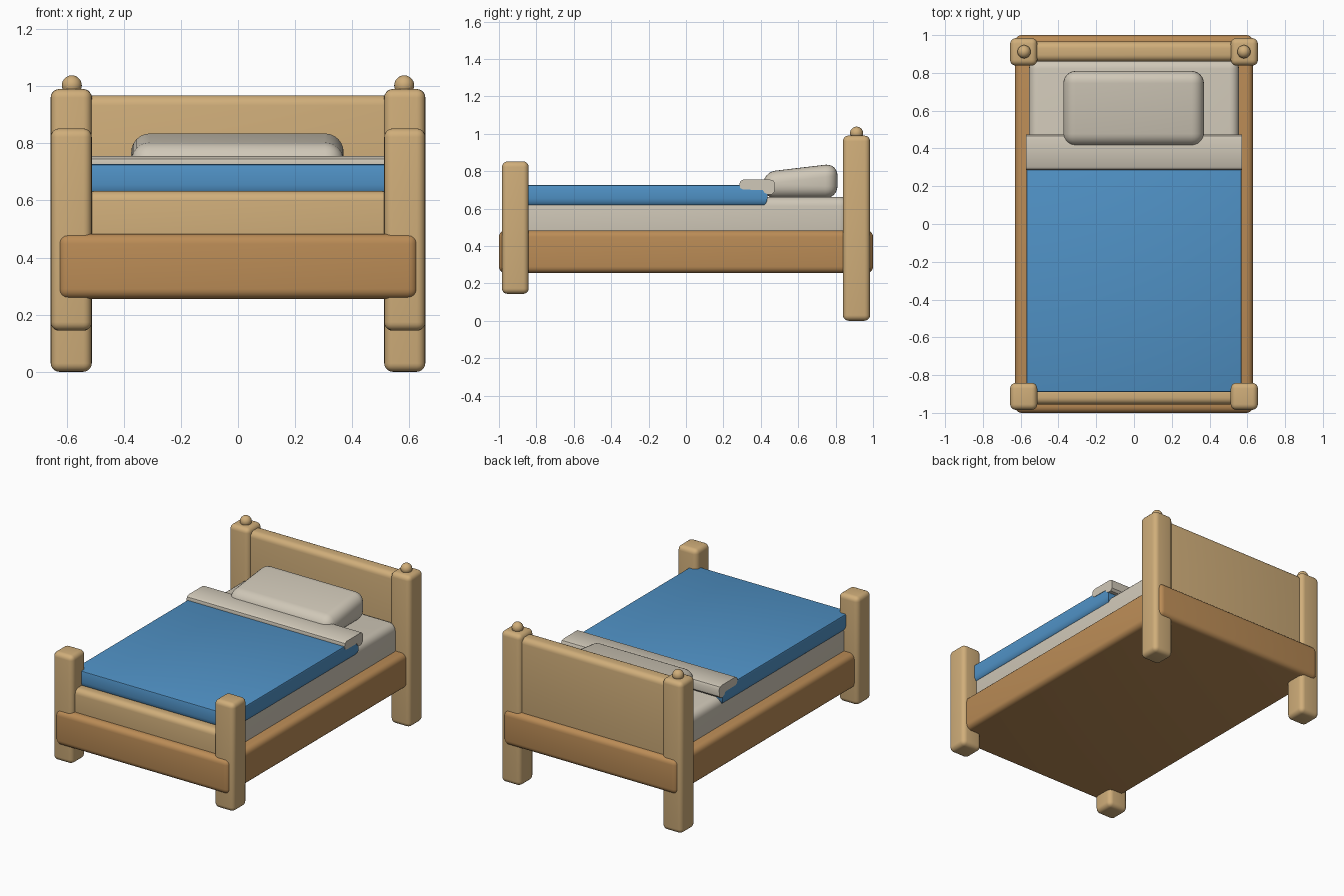
import bpy, bmesh, math

if "Cube" in bpy.data.objects:
    bpy.data.objects.remove(bpy.data.objects["Cube"])


def material(name, rgb):
    m = bpy.data.materials.new(name)
    lin = [(c / 255 / 12.92) if c < 11 else ((c / 255 + 0.055) / 1.055) ** 2.4 for c in rgb]
    m.diffuse_color = (*lin, 1)
    m.use_nodes = True
    m.node_tree.nodes["Principled BSDF"].inputs["Base Color"].default_value = m.diffuse_color
    return m


LIGHT = material("light wood", (208, 174, 122))
BROWN = material("brown wood", (187, 140, 86))
BLUE = material("blue fabric", (80, 146, 198))
CREAM = material("cream linen", (208, 200, 184))


def finish(name, bm, mat, angle=40):
    bmesh.ops.recalc_face_normals(bm, faces=bm.faces)
    me = bpy.data.meshes.new(name)
    bm.to_mesh(me)
    bm.free()
    me.materials.append(mat)
    ob = bpy.data.objects.new(name, me)
    bpy.context.collection.objects.link(ob)
    bpy.ops.object.select_all(action='DESELECT')
    ob.select_set(True)
    bpy.context.view_layer.objects.active = ob
    bpy.ops.object.shade_smooth_by_angle(angle=math.radians(angle))
    return ob


def box(name, xs, ys, zs, r, mat, seg=5, slope=0, top_r=None):
    """Rounded box; slope lifts the back top edge, top_r gives the top edges their own radius."""
    bm = bmesh.new()
    bmesh.ops.create_cube(bm, size=1)
    for v in bm.verts:
        lift = slope if v.co.z > 0 and v.co.y > 0 else 0
        v.co = (xs[v.co.x > 0], ys[v.co.y > 0], zs[v.co.z > 0] + lift)
    if top_r is None:
        edges = bm.edges[:]
    else:
        top = [e for e in bm.edges if all(v.co.z > zs[1] - 1e-4 for v in e.verts)]
        bmesh.ops.bevel(bm, geom=top, offset=top_r, segments=2, profile=0.5, affect='EDGES')
        edges = [e for e in bm.edges if all(v.co.z < zs[0] + 1e-4 for v in e.verts)]
    bmesh.ops.bevel(bm, geom=edges, offset=r, segments=seg, profile=0.5,
                    affect='EDGES', clamp_overlap=True)
    return finish(name, bm, mat)


# bed base
box("bed_base", (-0.63, 0.63), (-1, 1), (0.255, 0.483), 0.035, BROWN)

# posts and knobs, mirrored left and right
for side, s in (("left", -1), ("right", 1)):
    xs = sorted((s * 0.512, s * 0.656))
    box(f"head_post_{side}", xs, (0.839, 0.984), (0, 0.99), 0.03, LIGHT)
    box(f"foot_post_{side}", xs, (-0.984, -0.841), (0.144, 0.852), 0.03, LIGHT)
    bm = bmesh.new()
    bmesh.ops.create_uvsphere(bm, u_segments=24, v_segments=14, radius=0.035)
    bmesh.ops.translate(bm, verts=bm.verts, vec=(s * 0.582, 0.912, 1.003))
    finish(f"post_knob_{side}", bm, LIGHT)

# end boards
box("headboard", (-0.54, 0.54), (0.86, 0.966), (0.4, 0.968), 0.035, LIGHT)
box("footboard", (-0.54, 0.54), (-0.955, -0.86), (0.4, 0.633), 0.035, LIGHT)

# bedding
box("mattress", (-0.556, 0.556), (-0.88, 0.872), (0.43, 0.663), 0.05, CREAM)
box("blanket", (-0.57, 0.57), (-0.89, 0.435), (0.605, 0.727), 0.05, BLUE, top_r=0.008)
box("pillow", (-0.374, 0.37), (0.413, 0.81), (0.655, 0.795), 0.065, CREAM, seg=6, slope=0.047)

# folded sheet: side profile (y, z) extruded across the bed
profile = [(0.285, 0.728), (0.29, 0.71), (0.305, 0.701), (0.41, 0.70), (0.42, 0.684),
           (0.44, 0.674), (0.46, 0.676), (0.473, 0.69), (0.475, 0.735), (0.467, 0.75),
           (0.45, 0.755), (0.305, 0.755), (0.29, 0.746)]
bm = bmesh.new()
face = bm.faces.new([bm.verts.new((-0.573, y, z)) for y, z in profile])
ext = bmesh.ops.extrude_face_region(bm, geom=[face])
new = [g for g in ext["geom"] if isinstance(g, bmesh.types.BMVert)]
bmesh.ops.translate(bm, verts=new, vec=(1.146, 0, 0))
bmesh.ops.recalc_face_normals(bm, faces=bm.faces)
finish("sheet_fold", bm, CREAM)
